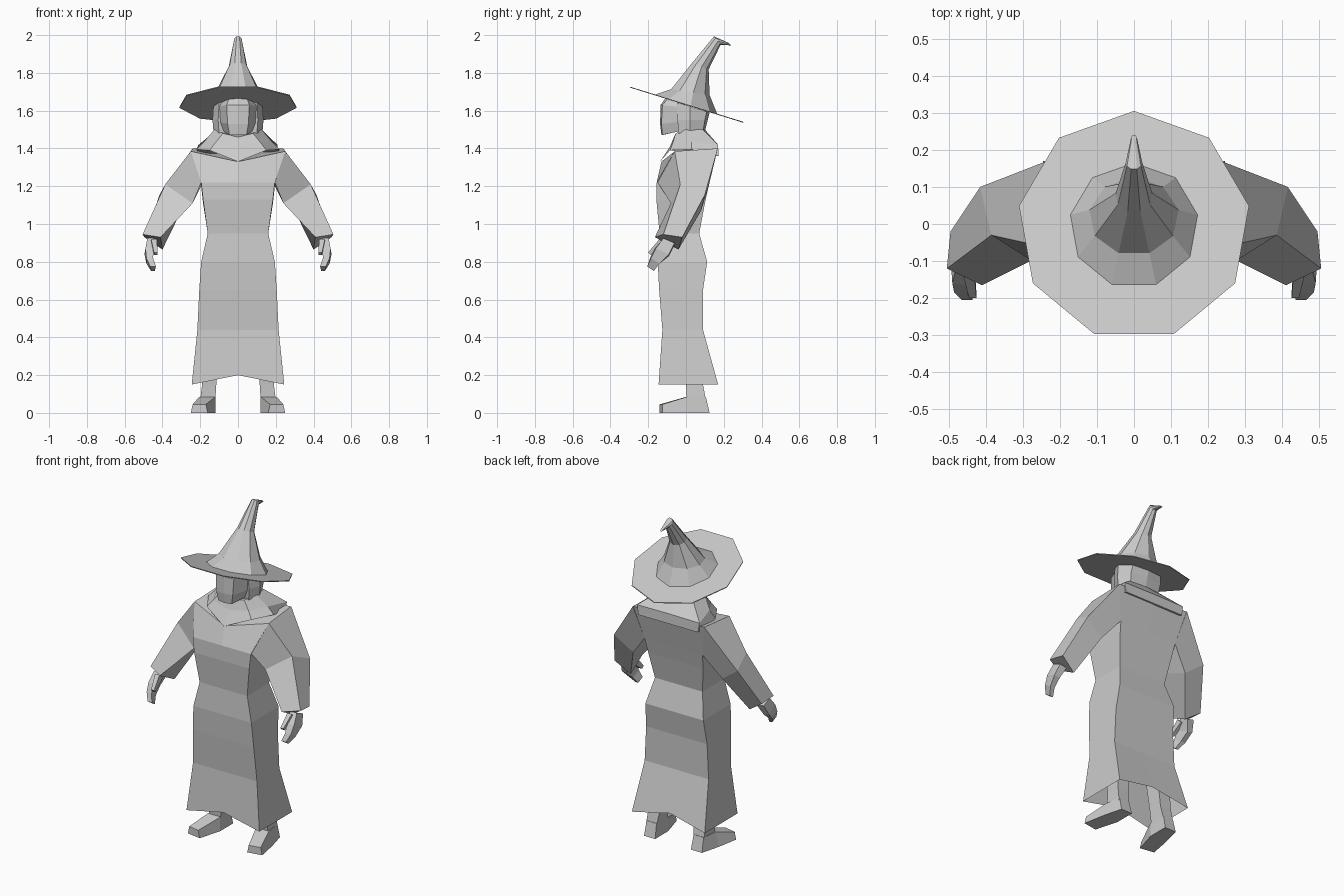
import bpy, bmesh, math

cloth = bpy.data.materials.new("pale grey")
cloth.diffuse_color = (0.6, 0.6, 0.6, 1)


def loft(name, rings, cap_start=True, cap_end=True, mirror=False):
    """Skin a list of equal-length closed rings with flat quads."""
    bm = bmesh.new()
    loops = [[bm.verts.new(p) for p in r] for r in rings]
    n = len(rings[0])
    for a, b in zip(loops, loops[1:]):
        for i in range(n):
            j = (i + 1) % n
            bm.faces.new((a[i], a[j], b[j], b[i]))
    if cap_start:
        bm.faces.new(loops[0][::-1])
    if cap_end:
        bm.faces.new(loops[-1])
    bmesh.ops.recalc_face_normals(bm, faces=bm.faces)
    mesh = bpy.data.meshes.new(name)
    bm.to_mesh(mesh)
    bm.free()
    mesh.materials.append(cloth)
    ob = bpy.data.objects.new(name, mesh)
    bpy.context.collection.objects.link(ob)
    if mirror:
        ob.modifiers.new("mirror", "MIRROR").use_mirror_merge = False
    return ob


def sym(half):
    """Complete a half ring whose first and last points lie on x = 0."""
    return half + [(-x, y, z) for x, y, z in half[-2:0:-1]]


def brim_z(y):
    return 1.72 - (y + 0.29) * 0.31


def nonagon(rx, ry, cy, zf):
    """Nine-sided ring with a corner at the back."""
    pts = []
    for i in range(9):
        a = math.radians(90 + 40 * i)
        y = cy + ry * math.sin(a)
        pts.append((rx * math.cos(a), y, zf(y)))
    return pts


# Hat: tilted brim, then a crown that bends backwards to a small tip
brim = nonagon(0.315, 0.31, -0.005, brim_z)
loft("hat_brim", [brim, [(x, y, z + 0.005) for x, y, z in brim]])
loft("hat_crown", [
    nonagon(0.175, 0.17, -0.005, lambda y: brim_z(y) + 0.004),
    nonagon(0.122, 0.105, 0.02, lambda y: 1.715 - (y + 0.09) * 0.15),
    nonagon(0.05, 0.045, 0.075, lambda y: 1.85 - (y - 0.04) * 0.4),
    nonagon(0.022, 0.018, 0.165, lambda y: 1.995 - (y - 0.147) * 1.3),
    nonagon(0.008, 0.008, 0.232, lambda y: 1.96 - (y - 0.224) * 0.9)])

# Face: narrow faceted block under the brim
loft("face", [
    sym([(0, -0.13, 1.47), (0.045, -0.125, 1.472), (0.075, -0.04, 1.49), (0, 0.0, 1.49)]),
    sym([(0, -0.137, 1.53), (0.055, -0.13, 1.53), (0.095, -0.04, 1.54), (0, 0.0, 1.54)]),
    sym([(0, -0.135, 1.63), (0.06, -0.125, 1.63), (0.10, -0.04, 1.62), (0, 0.0, 1.62)]),
    sym([(0, -0.11, 1.665), (0.05, -0.10, 1.66), (0.09, -0.04, 1.643), (0, 0.0, 1.63)])])

# Hair wrapping the sides and back of the head
loft("hair", [
    sym([(0, -0.035, 1.47), (0.10, -0.04, 1.48), (0.13, 0.02, 1.49), (0.10, 0.09, 1.49), (0, 0.10, 1.49)]),
    sym([(0, -0.04, 1.55), (0.105, -0.045, 1.55), (0.135, 0.02, 1.55), (0.105, 0.10, 1.55), (0, 0.115, 1.55)]),
    sym([(0, -0.04, 1.64), (0.10, -0.045, 1.643), (0.13, 0.02, 1.623), (0.10, 0.11, 1.595), (0, 0.125, 1.591)])])

# Collar flaring from the neck onto the shoulders, with a turned-down back
loft("collar", [
    sym([(0, -0.06, 1.46), (0.08, -0.055, 1.48), (0.125, 0.0, 1.50), (0.11, 0.09, 1.50), (0, 0.10, 1.50)]),
    sym([(0, -0.085, 1.41), (0.12, -0.07, 1.43), (0.18, 0.03, 1.435), (0.21, 0.17, 1.418), (0, 0.17, 1.42)]),
    sym([(0, -0.137, 1.33), (0.15, -0.085, 1.39), (0.22, 0.03, 1.395), (0.20, 0.172, 1.36), (0, 0.172, 1.36)])])

# Robe: (height, half width, front y, back y), with an arched open hem
rows = [(0.95, 0.16, -0.14, 0.07), (0.80, 0.195, -0.15, 0.112),
        (0.65, 0.205, -0.142, 0.09), (0.44, 0.215, -0.125, 0.09)]
robe = [sym([(0, -0.13, 1.33), (0.25, -0.06, 1.385), (0.24, 0.165, 1.40), (0, 0.165, 1.39)]),
        sym([(0, -0.155, 1.22), (0.195, -0.155, 1.22), (0.195, 0.12, 1.20), (0, 0.12, 1.20)]),
        sym([(0, -0.157, 1.13), (0.185, -0.157, 1.13), (0.185, 0.10, 1.11), (0, 0.10, 1.11)])]
robe += [sym([(0, f, z), (w, f, z), (w, b, z), (0, b, z)]) for z, w, f, b in rows]
robe.append(sym([(0, -0.141, 0.20), (0.245, -0.145, 0.15), (0.245, 0.17, 0.15), (0, 0.155, 0.20)]))
loft("robe", robe, cap_end=False)

# Sleeves: four-sided tubes bending forward
loft("sleeve", [
    [(0.25, -0.06, 1.385), (0.24, 0.168, 1.40), (0.195, 0.12, 1.20), (0.195, -0.15, 1.22)],
    [(0.385, -0.03, 1.21), (0.415, 0.10, 1.155), (0.30, 0.08, 1.07), (0.24, -0.08, 1.11)],
    [(0.505, -0.12, 0.945), (0.495, -0.02, 0.93), (0.40, -0.04, 0.865), (0.41, -0.165, 0.93)]],
    mirror=True)

# Hands with curled fingers and a thumb
loft("hand", [
    [(0.435, -0.12, 0.925), (0.48, -0.12, 0.925), (0.48, -0.06, 0.90), (0.435, -0.06, 0.89)],
    [(0.445, -0.165, 0.87), (0.49, -0.16, 0.87), (0.495, -0.09, 0.84), (0.46, -0.09, 0.83)],
    [(0.45, -0.19, 0.82), (0.485, -0.185, 0.82), (0.485, -0.14, 0.79), (0.455, -0.14, 0.79)],
    [(0.435, -0.205, 0.775), (0.465, -0.205, 0.775), (0.46, -0.17, 0.752), (0.44, -0.17, 0.752)]],
    mirror=True)
loft("thumb", [
    [(0.43, -0.14, 0.92), (0.46, -0.14, 0.92), (0.46, -0.11, 0.89), (0.43, -0.11, 0.89)],
    [(0.425, -0.20, 0.85), (0.445, -0.20, 0.85), (0.445, -0.185, 0.835), (0.425, -0.185, 0.835)]],
    mirror=True)

# Legs reaching up inside the robe
loft("leg", [
    [(0.09, -0.05, 0.60), (0.18, -0.05, 0.60), (0.18, 0.06, 0.60), (0.09, 0.06, 0.60)],
    [(0.115, 0.0, 0.15), (0.19, 0.0, 0.15), (0.19, 0.09, 0.15), (0.115, 0.09, 0.15)],
    [(0.12, 0.005, 0.07), (0.20, 0.005, 0.07), (0.195, 0.105, 0.07), (0.125, 0.105, 0.07)]],
    mirror=True)

# Feet turned slightly outward: toe to heel
loft("foot", [
    [(0.16, -0.14, 0), (0.25, -0.125, 0), (0.24, -0.125, 0.045), (0.17, -0.14, 0.045)],
    [(0.12, 0.0, 0), (0.225, 0.01, 0), (0.205, 0.005, 0.085), (0.12, 0.0, 0.085)],
    [(0.12, 0.125, 0), (0.195, 0.125, 0), (0.192, 0.105, 0.085), (0.125, 0.105, 0.085)]],
    mirror=True)
